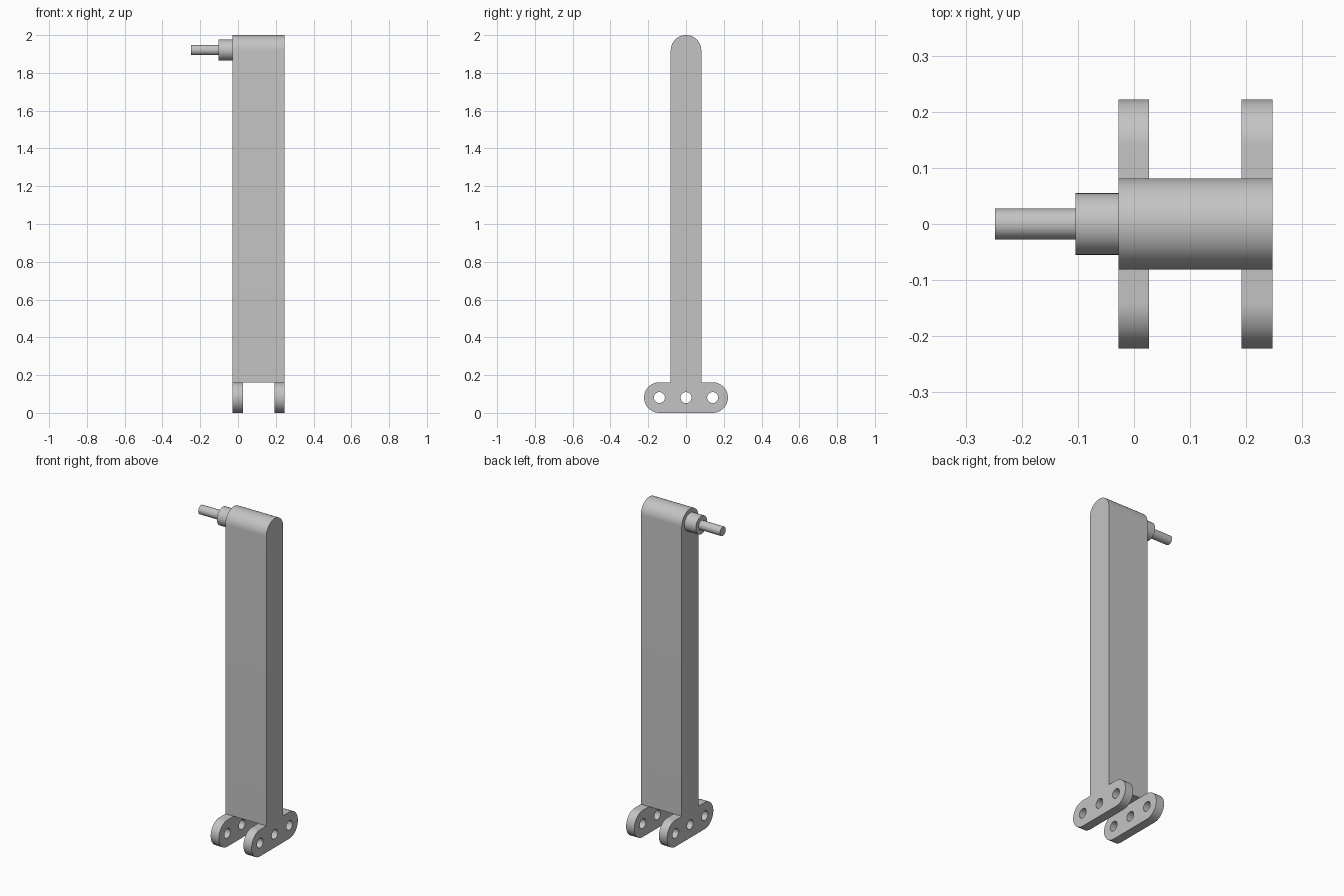
import bpy
from math import pi, sin, cos, radians
from mathutils import Matrix

cube = bpy.data.objects.get("Cube")
if cube:
    bpy.data.objects.remove(cube, do_unlink=True)

grey = bpy.data.materials.new("light_grey")
grey.use_nodes = True
COLOR = (0.55, 0.55, 0.55, 1)
grey.diffuse_color = COLOR
grey.node_tree.nodes["Principled BSDF"].inputs["Base Color"].default_value = COLOR

R = 0.081          # shared rounding radius of arm and lugs
LUG_Z = R          # height of the lug holes
LUG_Y = 0.141      # offset of the outer holes
LEFT, RIGHT = 0.247, -0.028
LUG_WIDTH = 0.055
PIN_Z = 2 - R


def arc(y, z, radius, start, end, steps=32):
    angles = [radians(start + (end - start) * i / steps) for i in range(steps + 1)]
    return [(y + radius * cos(a), z + radius * sin(a)) for a in angles]


def circle(y, z, radius):
    return arc(y, z, radius, 0, 360, 48)[:-1]


def extrude(name, outlines, x0, x1):
    """Fill closed y-z outlines (inner ones become holes) between x0 and x1."""
    curve = bpy.data.curves.new(name, "CURVE")
    curve.dimensions = "2D"
    curve.fill_mode = "BOTH"
    curve.extrude = (x1 - x0) / 2
    for points in outlines:
        spline = curve.splines.new("POLY")
        spline.points.add(len(points) - 1)
        for point, (y, z) in zip(spline.points, points):
            point.co = (y, z, 0, 1)
        spline.use_cyclic_u = True
    obj = bpy.data.objects.new(name, curve)
    bpy.context.collection.objects.link(obj)
    # profile axes become y and z, extrusion runs along x
    axes = Matrix(((0, 0, 1), (1, 0, 0), (0, 1, 0))).to_4x4()
    obj.matrix_world = Matrix.Translation(((x0 + x1) / 2, 0, 0)) @ axes
    bpy.ops.object.select_all(action="DESELECT")
    obj.select_set(True)
    bpy.context.view_layer.objects.active = obj
    bpy.ops.object.convert(target="MESH")
    obj = bpy.context.object
    obj.data.materials.clear()
    obj.data.materials.append(grey)
    bpy.ops.object.shade_smooth_by_angle(angle=radians(30))
    return obj


# Tall arm with a rounded top
extrude("arm", [[(-R, 2 * R), (R, 2 * R)] + arc(0, PIN_Z, R, 0, 180)], RIGHT, LEFT)

# Two slotted-end lugs, each with three holes
lug = arc(LUG_Y, LUG_Z, R, -90, 90) + arc(-LUG_Y, LUG_Z, R, 90, 270)
holes = [circle(y, LUG_Z, 0.029) for y in (-LUG_Y, 0, LUG_Y)]
extrude("right_lug", [lug] + holes, RIGHT, RIGHT + LUG_WIDTH)
extrude("left_lug", [lug] + holes, LEFT - LUG_WIDTH, LEFT)

# Stepped pin at the top
extrude("pin_collar", [circle(0, PIN_Z + 0.002, 0.055)], -0.104, RIGHT)
extrude("pin", [circle(0, PIN_Z + 0.002, 0.0275)], -0.248, -0.104)
